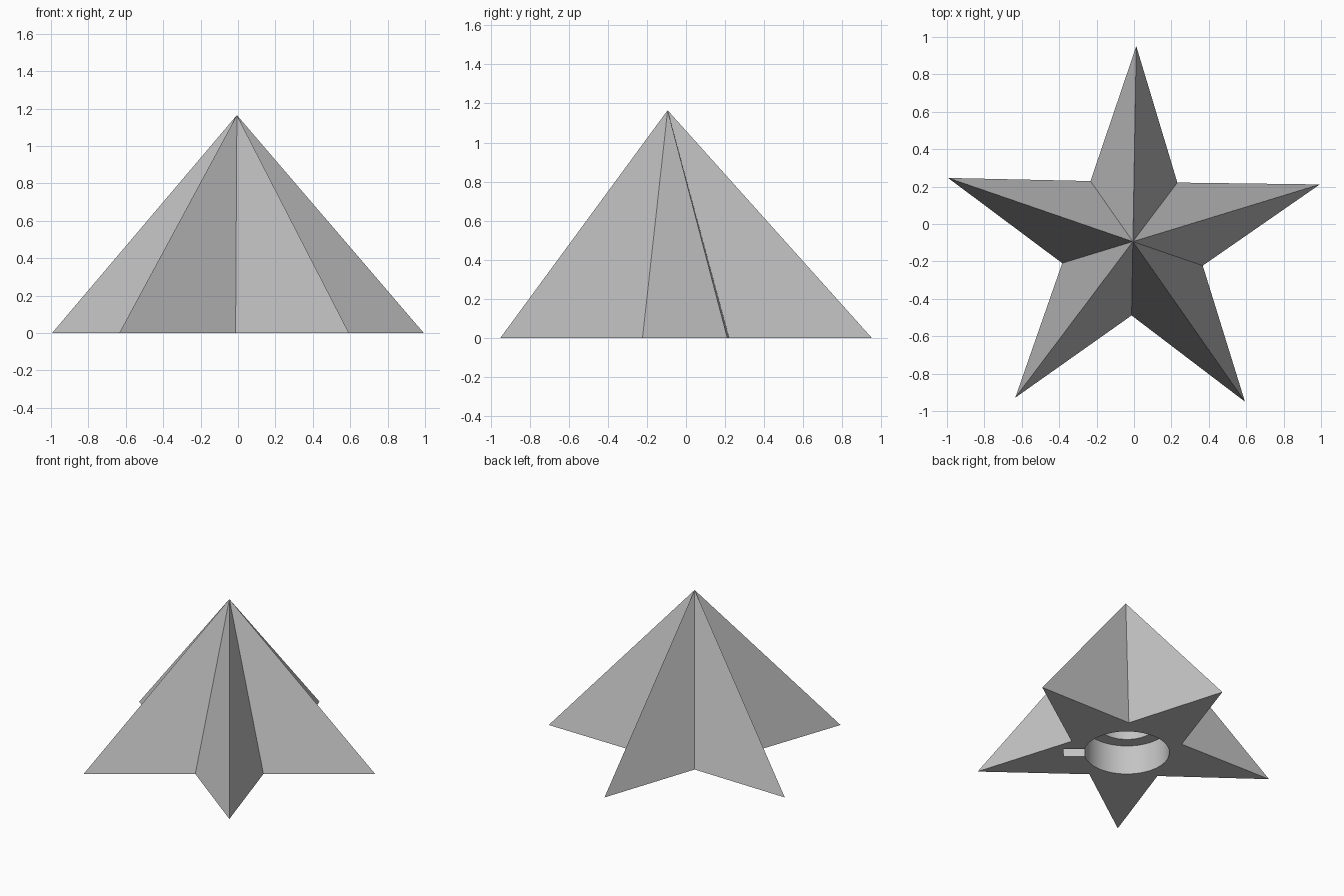
import bpy, bmesh, math
from mathutils import Matrix, Vector

cube = bpy.data.objects.get("Cube")
if cube:
    bpy.data.objects.remove(cube, do_unlink=True)

CENTRE = Vector((-0.006, -0.094, 0))
SOCKET = Vector((-0.02, -0.10, 0))
HEIGHT = 1.165

grey = bpy.data.materials.new("plain grey")
grey.use_nodes = True
colour = (0.55, 0.55, 0.55, 1)
grey.diffuse_color = colour
grey.node_tree.nodes["Principled BSDF"].inputs["Base Color"].default_value = colour


def make_object(name, bm):
    bmesh.ops.recalc_face_normals(bm, faces=bm.faces[:])
    mesh = bpy.data.meshes.new(name)
    bm.to_mesh(mesh)
    bm.free()
    mesh.materials.append(grey)
    obj = bpy.data.objects.new(name, mesh)
    bpy.context.collection.objects.link(obj)
    return obj


# Five-pointed star pyramid, turned slightly
bm = bmesh.new()
ring = []
for i in range(10):
    angle = math.radians(89 + 36 * i)
    radius = 0.395 if i % 2 else 1.045
    ring.append(bm.verts.new(CENTRE + radius * Vector((math.cos(angle), math.sin(angle), 0))))
apex = bm.verts.new(CENTRE + Vector((0, 0, HEIGHT)))
for i in range(10):
    bm.faces.new((ring[i], ring[(i + 1) % 10], apex))
bm.faces.new(ring)
star = make_object("star_pyramid", bm)


# Cutters start below the base and reach up to the given height
def round_cutter(name, radius, top):
    bm = bmesh.new()
    bmesh.ops.create_cone(bm, cap_ends=True, segments=64, radius1=radius, radius2=radius,
                          depth=top + 0.1,
                          matrix=Matrix.Translation(SOCKET + Vector((0, 0, (top - 0.1) / 2))))
    return make_object(name, bm)


def slot_cutter(name, width, reach, top, degrees):
    bm = bmesh.new()
    place = (Matrix.Translation(SOCKET) @ Matrix.Rotation(math.radians(degrees), 4, "Z")
             @ Matrix.Translation((reach / 2, 0, (top - 0.1) / 2))
             @ Matrix.Diagonal((reach, width, top + 0.1, 1)))
    bmesh.ops.create_cube(bm, size=1, matrix=place)
    return make_object(name, bm)


# Stepped round socket with a key slot in the underside
cutters = [
    round_cutter("socket_cutter", 0.29, 0.22),
    round_cutter("inner_socket_cutter", 0.20, 0.42),
    slot_cutter("slot_cutter", 0.097, 0.43, 0.14, 320),
]
bpy.ops.object.select_all(action="DESELECT")
bpy.context.view_layer.objects.active = star
star.select_set(True)
for cutter in cutters:
    cutter.hide_render = True
    cut = star.modifiers.new(cutter.name, "BOOLEAN")
    cut.operation = "DIFFERENCE"
    cut.solver = "EXACT"
    cut.object = cutter
    bpy.ops.object.modifier_apply(modifier=cut.name)
    bpy.data.objects.remove(cutter, do_unlink=True)

bpy.ops.object.shade_smooth_by_angle(angle=math.radians(20))
